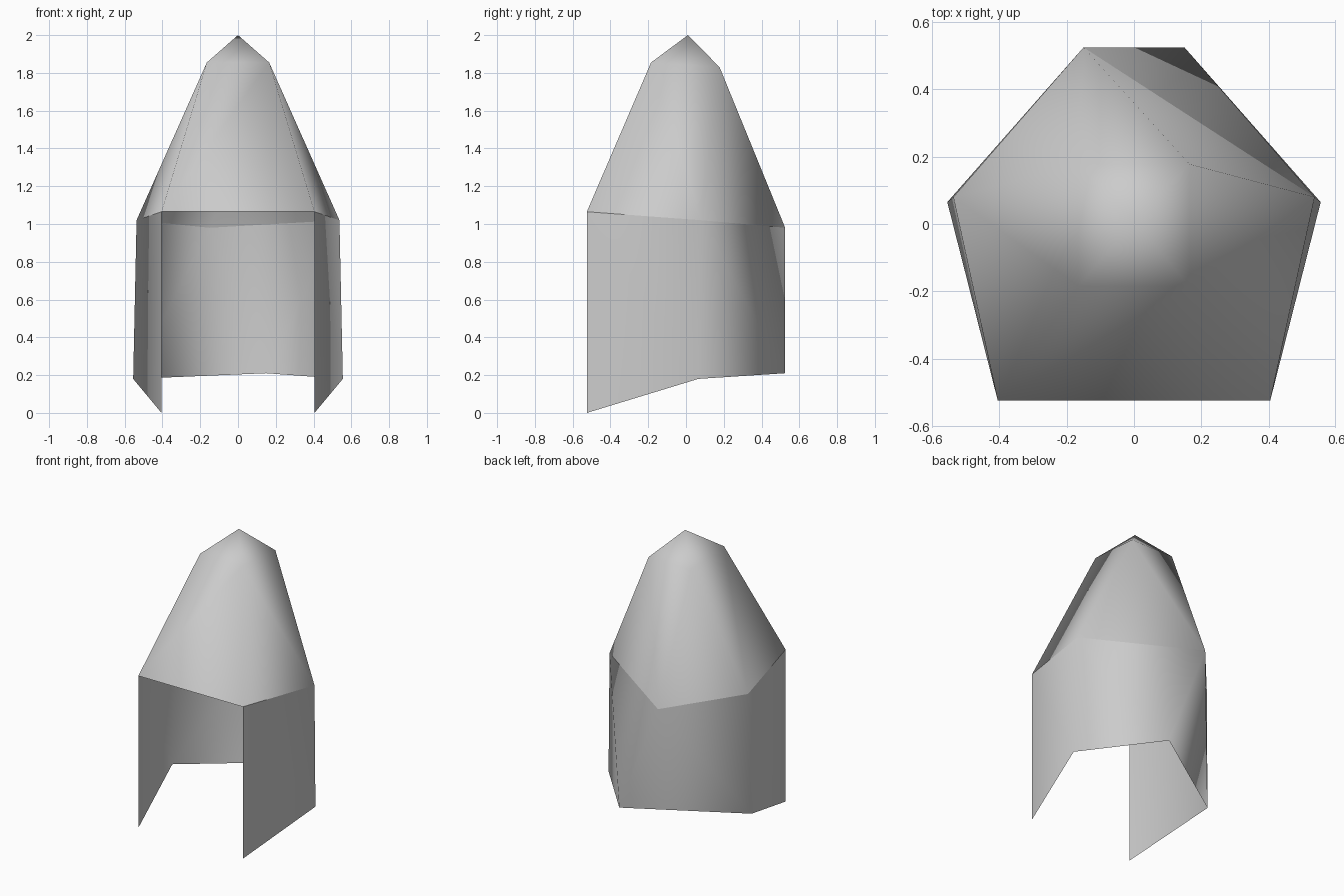
import bpy

if "Cube" in bpy.data.objects:
    bpy.data.objects.remove(bpy.data.objects["Cube"])

grey = bpy.data.materials.new("light_grey")
grey.diffuse_color = (0.6, 0.6, 0.6, 1)
grey.use_nodes = True
grey.node_tree.nodes["Principled BSDF"].inputs["Base Color"].default_value = grey.diffuse_color


def build(name, verts, faces):
    """Make one smooth shaded sheet."""
    mesh = bpy.data.meshes.new(name)
    mesh.from_pydata(verts, [], faces)
    mesh.materials.append(grey)
    for p in mesh.polygons:
        p.use_smooth = True
    mesh.update()
    obj = bpy.data.objects.new(name, mesh)
    bpy.context.collection.objects.link(obj)
    return obj


# Five eave corners, counterclockwise from front right
eave = [(0.405, -0.525, 1.065), (0.537, 0.08, 1.02), (-0.15, 0.525, 0.98),
        (-0.537, 0.08, 1.02), (-0.405, -0.525, 1.065)]

# Lower hem of the wall, its back corner twisted to the other side
hem = [(0.405, -0.525, 0.0), (0.555, 0.065, 0.18), (0.15, 0.525, 0.21),
       (-0.555, 0.065, 0.18), (-0.405, -0.525, 0.0)]

# Wall wraps four sides and leaves the front open
wall_faces = []
for i in range(3):
    wall_faces += [(i, i + 1, 5 + i), (i + 1, 6 + i, 5 + i)]
wall_faces += [(3, 4, 9), (3, 9, 8)]
build("wall", hem + eave, wall_faces)

# Roof: eave corners, square shoulder ring, then the peak
shoulder = [(0.165, -0.185, 1.855), (0.165, 0.178, 1.83),
            (-0.165, 0.178, 1.83), (-0.165, -0.185, 1.855)]
peak = [(0, 0.01, 2.0)]
roof_faces = [
    (4, 0, 5, 8),              # front
    (0, 1, 5), (1, 6, 5),      # right
    (1, 2, 6), (2, 7, 6),      # back
    (2, 3, 7),                 # back left
    (3, 4, 8), (3, 8, 7),      # left
]
roof_faces += [(5 + i, 5 + (i + 1) % 4, 9) for i in range(4)]
build("roof", eave + shoulder + peak, roof_faces)
